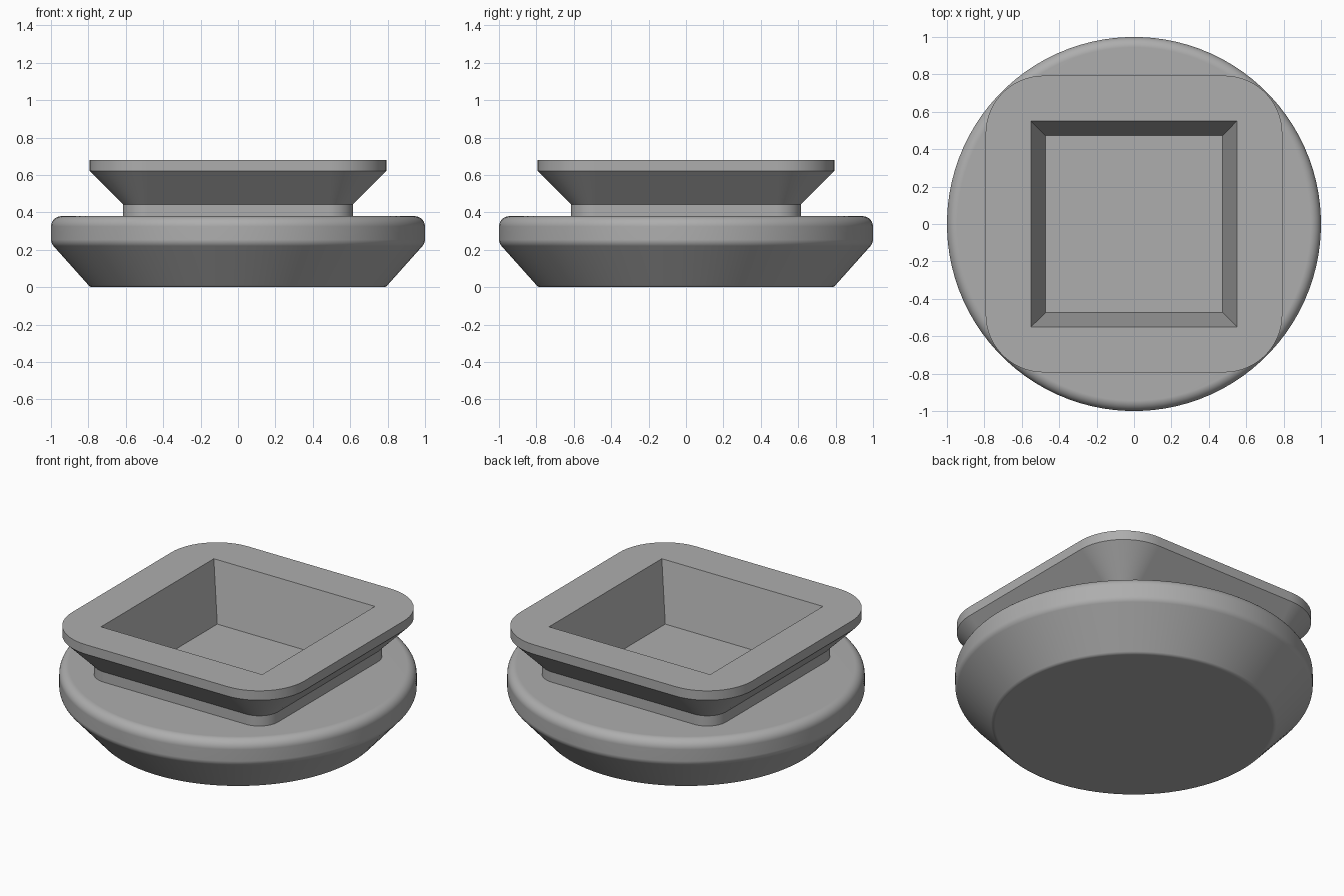
import bpy
import bmesh
import math
from mathutils import Vector

cube = bpy.data.objects.get("Cube")
if cube:
    bpy.data.objects.remove(cube, do_unlink=True)

grey = bpy.data.materials.new("mid grey")
grey.use_nodes = True
GREY = (0.42, 0.42, 0.42, 1)
grey.diffuse_color = GREY
grey.node_tree.nodes["Principled BSDF"].inputs["Base Color"].default_value = GREY

STEPS = 24  # points per quarter in every ring


def circle(radius, z):
    """Ring of evenly spaced points."""
    count = STEPS * 4
    angles = [(i + 0.5) * math.tau / count for i in range(count)]
    return [(radius * math.cos(a), radius * math.sin(a), z) for a in angles]


def square(half, corner, z):
    """Rounded square ring with the same number of points as a circle."""
    points = []
    for quarter in range(4):
        mid = math.radians(45 + 90 * quarter)
        cx = math.copysign(half - corner, math.cos(mid))
        cy = math.copysign(half - corner, math.sin(mid))
        for j in range(STEPS):
            a = math.radians(90 * (quarter + j / (STEPS - 1)))
            points.append((cx + corner * math.cos(a), cy + corner * math.sin(a), z))
    return points


def fillet(before, corner, after, radius, steps=8):
    """Profile points of a tangent arc that rounds a corner."""
    p = Vector(corner)
    u = (Vector(before) - p).normalized()
    v = (Vector(after) - p).normalized()
    half = u.angle(v) / 2
    centre = p + (u + v).normalized() * (radius / math.sin(half))
    start = p + u * (radius / math.tan(half)) - centre
    end = p + v * (radius / math.tan(half)) - centre
    sweep = math.pi - 2 * half
    return [centre + (start * math.sin(sweep * (1 - i / steps))
                      + end * math.sin(sweep * i / steps)) / math.sin(sweep)
            for i in range(steps + 1)]


def loft(name, rings, cap_first=False, cap_last=False):
    """Skin a stack of rings into one smooth object with sharp edges kept."""
    bm = bmesh.new()
    loops = [[bm.verts.new(p) for p in ring] for ring in rings]
    for low, high in zip(loops, loops[1:]):
        for i in range(len(low)):
            k = (i + 1) % len(low)
            bm.faces.new((low[i], low[k], high[k], high[i]))
    if cap_first:
        bm.faces.new(loops[0][::-1])
    if cap_last:
        bm.faces.new(loops[-1])
    bmesh.ops.remove_doubles(bm, verts=bm.verts[:], dist=0.0001)
    mesh = bpy.data.meshes.new(name)
    bm.to_mesh(mesh)
    bm.free()
    mesh.materials.append(grey)
    obj = bpy.data.objects.new(name, mesh)
    bpy.context.collection.objects.link(obj)
    bpy.ops.object.select_all(action="DESELECT")
    obj.select_set(True)
    bpy.context.view_layer.objects.active = obj
    bpy.ops.object.shade_smooth_by_angle(angle=math.radians(30))
    weighted = obj.modifiers.new("flat face normals", "WEIGHTED_NORMAL")
    weighted.keep_sharp = True
    return obj


# Round base: tapered underside, rounded rim, flat top up to the neck
BASE_TOP = 0.38
NECK, NECK_CORNER = 0.615, 0.13
axis, foot, belly, rim, inner = (0, 0), (0.79, 0), (1, 0.235), (1, BASE_TOP), (0, BASE_TOP)
profile = (fillet(axis, foot, belly, 0.03)
           + fillet(foot, belly, rim, 0.05)
           + fillet(belly, rim, inner, 0.055))
base_rings = [circle(r, z) for r, z in profile]
loft("round_base", base_rings + [square(NECK, NECK_CORNER, BASE_TOP)], cap_first=True)

# Square head: neck, flared underside, flange and tapered pocket
PLATE, PLATE_CORNER, TOP = 0.793, 0.31, 0.68
loft("square_head", [
    square(NECK, NECK_CORNER, BASE_TOP),
    square(NECK, NECK_CORNER, 0.443),
    square(PLATE, PLATE_CORNER, 0.622),
    square(PLATE, PLATE_CORNER, TOP),
    square(0.55, 0, TOP),
    square(0.472, 0, 0.327),
], cap_last=True)
